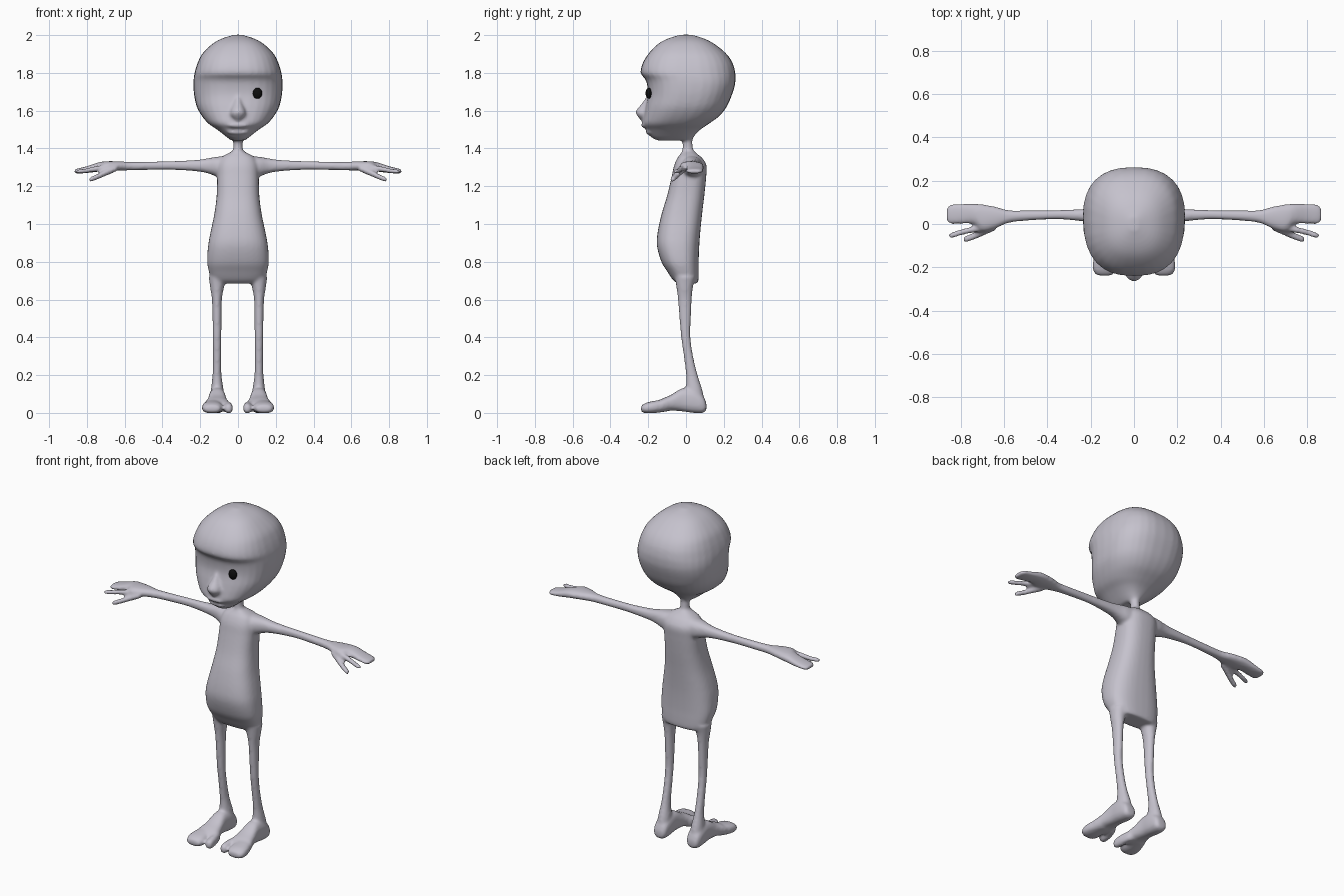
import bpy, bmesh, math
from mathutils import Matrix

N = 32      # points round a section
SUB = 5     # smooth steps between sections


def material(name, rgb):
    m = bpy.data.materials.new(name)
    m.diffuse_color = (*rgb, 1)
    return m


skin = material("pale lavender grey", (0.56, 0.54, 0.61))
black = material("eye black", (0.004, 0.004, 0.004))


def spline(rows):
    """Resample section rows with a Catmull-Rom curve."""
    out = []
    for i in range(len(rows) - 1):
        p = [rows[max(i - 1, 0)], rows[i], rows[i + 1], rows[min(i + 2, len(rows) - 1)]]
        for s in range(SUB):
            t = s / SUB
            out.append([0.5 * (2 * b + (c - a) * t + (2 * a - 5 * b + 4 * c - d) * t * t
                               + (3 * b - a - 3 * c + d) * t ** 3) for a, b, c, d in zip(*p)])
    return out + [list(rows[-1])]


def loft(bm, axis, rows, n=2.0, mirror=False):
    """Rows are (position, a0, a1, b0, b1): rounded box sections along an axis."""
    for side in ((1, -1) if mirror else (1,)):
        rings = []
        for t, a0, a1, b0, b1 in spline(rows):
            ring = []
            for k in range(N):
                ang = 2 * math.pi * k / N
                c, s = math.cos(ang), math.sin(ang)
                a = (a0 + a1) / 2 + (a1 - a0) / 2 * math.copysign(abs(c) ** (2 / n), c)
                b = (b0 + b1) / 2 + (b1 - b0) / 2 * math.copysign(abs(s) ** (2 / n), s)
                x, y, z = {"x": (t, a, b), "y": (a, t, b), "z": (a, b, t)}[axis]
                ring.append(bm.verts.new((x * side, y, z)))
            rings.append(ring)
        faces = [bm.faces.new(rings[0]), bm.faces.new(rings[-1])]
        for r, q in zip(rings, rings[1:]):
            for k in range(N):
                j = (k + 1) % N
                faces.append(bm.faces.new((r[k], r[j], q[j], q[k])))
        bmesh.ops.recalc_face_normals(bm, faces=faces)


def ellipsoid(bm, loc, size):
    bmesh.ops.create_uvsphere(bm, u_segments=24, v_segments=16, radius=1,
                              matrix=Matrix.Translation(loc) @ Matrix.Diagonal((*size, 1)))


def finish(bm, name, mat):
    me = bpy.data.meshes.new(name)
    bm.to_mesh(me)
    bm.free()
    me.materials.append(mat)
    for p in me.polygons:
        p.use_smooth = True
    ob = bpy.data.objects.new(name, me)
    bpy.context.collection.objects.link(ob)
    return ob


def sym(rows):
    """(z, half width, front, back) to a section row."""
    return [(z, -w, w, f, b) for z, w, f, b in rows]


bm = bmesh.new()
# head
loft(bm, "z", sym([
    (1.442, .035, -.15, .03), (1.46, .06, -.185, .04), (1.48, .085, -.20, .055),
    (1.503, .115, -.213, .08), (1.53, .155, -.23, .12), (1.57, .19, -.225, .175),
    (1.62, .218, -.215, .215), (1.68, .232, -.203, .242), (1.73, .236, -.205, .258),
    (1.765, .235, -.215, .262), (1.80, .23, -.24, .261), (1.85, .215, -.23, .248),
    (1.90, .19, -.20, .215), (1.95, .14, -.152, .155), (1.98, .09, -.10, .10),
    (2.002, .02, -.03, .03)]), 2.5)
# nose and lips
loft(bm, "z", sym([
    (1.548, .025, -.238, -.15), (1.575, .045, -.26, -.15), (1.60, .042, -.264, -.15),
    (1.64, .025, -.233, -.15), (1.69, .01, -.20, -.15)]))
ellipsoid(bm, (0, -.213, 1.523), (.065, .026, .015))
ellipsoid(bm, (0, -.190, 1.486), (.06, .024, .014))
# neck
loft(bm, "z", sym([
    (1.35, .06, -.03, .06), (1.39, .028, -.02, .04), (1.42, .025, -.018, .035),
    (1.45, .028, -.022, .036), (1.49, .05, -.04, .06)]))
# torso
loft(bm, "z", sym([
    (.685, .12, -.045, .06), (.705, .14, -.07, .066), (.75, .155, -.10, .067),
    (.80, .163, -.13, .067), (.88, .159, -.153, .07), (.95, .147, -.151, .075),
    (1.05, .126, -.13, .085), (1.15, .113, -.10, .097), (1.25, .11, -.076, .107),
    (1.31, .108, -.063, .109), (1.35, .09, -.045, .085), (1.37, .06, -.03, .06),
    (1.385, .03, -.02, .045)]), 2.6)
# arms with broad mitten fingers
loft(bm, "x", [
    (.05, -.03, .09, 1.23, 1.362), (.11, -.02, .085, 1.25, 1.356),
    (.16, 0, .075, 1.268, 1.348), (.22, .01, .07, 1.279, 1.339),
    (.35, .022, .064, 1.287, 1.333), (.50, .015, .063, 1.286, 1.329),
    (.58, .005, .064, 1.284, 1.329), (.64, -.02, .08, 1.283, 1.332),
    (.70, -.033, .091, 1.279, 1.332), (.74, 0, .094, 1.277, 1.326),
    (.80, 0, .094, 1.270, 1.306), (.848, 0, .09, 1.267, 1.294),
    (.865, .01, .078, 1.270, 1.288)], 2.3, True)
# separate finger and thumb
loft(bm, "x", [
    (.67, -.033, .0, 1.283, 1.318), (.74, -.04, -.01, 1.278, 1.309),
    (.80, -.053, -.024, 1.270, 1.296), (.84, -.066, -.038, 1.266, 1.290),
    (.856, -.062, -.046, 1.271, 1.285)], 2, True)
loft(bm, "x", [
    (.64, -.03, .01, 1.28, 1.312), (.70, -.056, -.018, 1.254, 1.288),
    (.75, -.077, -.043, 1.233, 1.263), (.78, -.085, -.055, 1.223, 1.25),
    (.79, -.079, -.062, 1.228, 1.243)], 2, True)
# legs
loft(bm, "z", [
    (.05, .07, .15, .01, .10), (.12, .076, .144, 0, .087), (.20, .087, .135, 0, .062),
    (.30, .088, .133, -.012, .038), (.40, .088, .134, -.026, .024),
    (.50, .087, .135, -.035, .026), (.60, .085, .138, -.043, .031),
    (.66, .075, .147, -.05, .036), (.72, .06, .155, -.06, .05)], 2, True)
# feet
loft(bm, "y", [
    (.108, .085, .135, .015, .05), (.09, .07, .15, 0, .09), (.04, .065, .155, 0, .125),
    (-.02, .065, .155, .008, .13), (-.08, .055, .165, .012, .095),
    (-.13, .043, .18, .006, .074), (-.16, .045, .175, .01, .055)], 2.5, True)
# inner and outer toes
loft(bm, "y", [
    (-.10, .045, .09, .008, .065), (-.15, .032, .075, 0, .06),
    (-.20, .028, .07, -.002, .052), (-.222, .036, .064, .005, .038)], 2.5, True)
loft(bm, "y", [
    (-.10, .08, .168, .008, .075), (-.16, .083, .187, 0, .065),
    (-.21, .084, .191, -.002, .054), (-.238, .1, .172, .005, .038)], 2.5, True)
body = finish(bm, "body", skin)

# fuse the parts into one soft skin
fuse = body.modifiers.new("fuse", "REMESH")
fuse.mode = "VOXEL"
fuse.voxel_size = 0.008
fuse.use_smooth_shade = True
soft = body.modifiers.new("soften", "SMOOTH")
soft.factor = 0.5
soft.iterations = 7

# single eye
bm = bmesh.new()
ellipsoid(bm, (.103, -.196, 1.692), (.025, .018, .029))
finish(bm, "eye", black)
